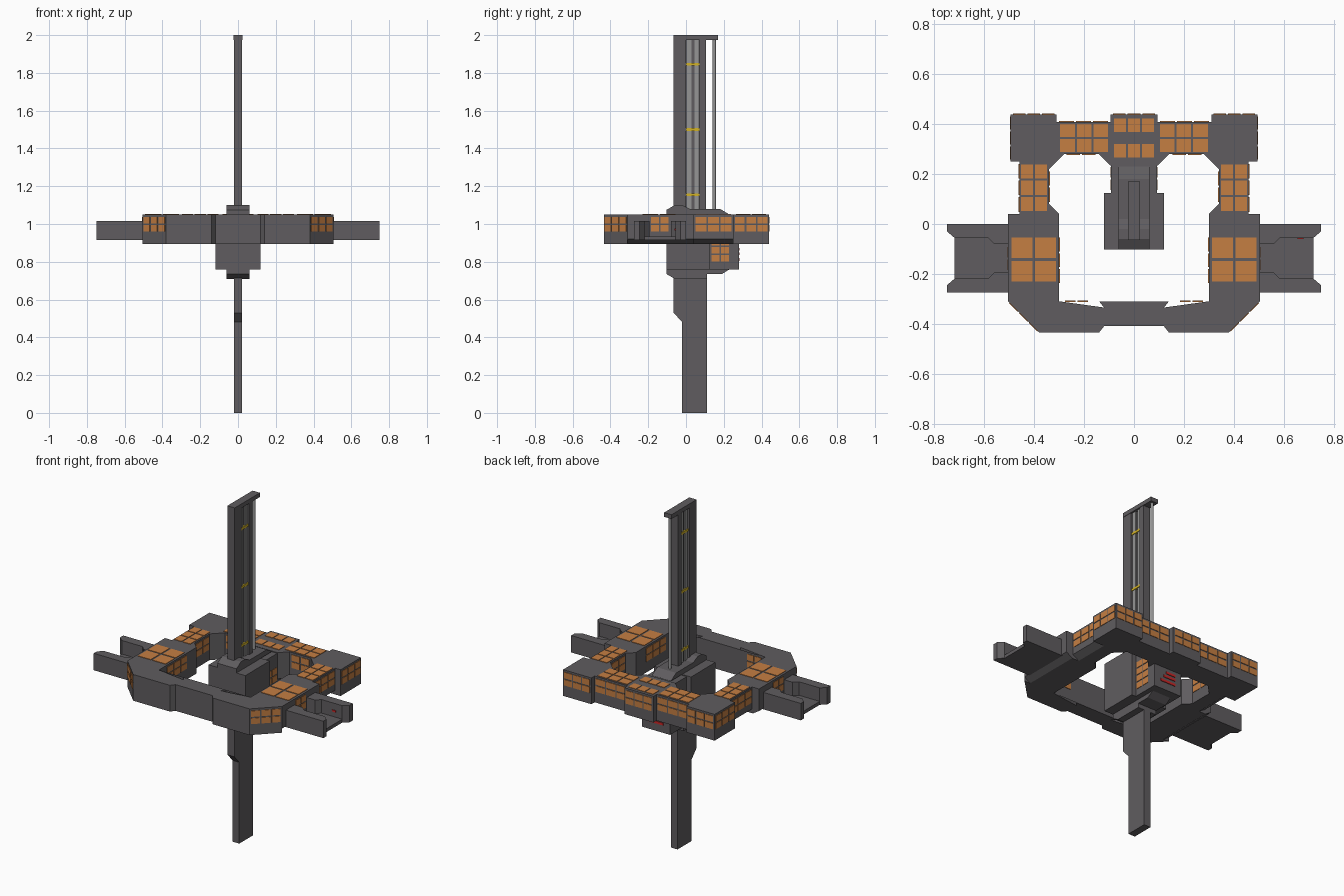
import bpy, bmesh
from mathutils import Vector as V

cube = bpy.data.objects.get("Cube")
if cube:
    bpy.data.objects.remove(cube)


def material(name, rgb):
    m = bpy.data.materials.new(name)
    m.use_nodes = True
    m.diffuse_color = (*rgb, 1)
    m.node_tree.nodes["Principled BSDF"].inputs["Base Color"].default_value = (*rgb, 1)
    return m


HULL = material("hull grey", (0.115, 0.108, 0.115))
GLASS = material("window orange", (0.56, 0.21, 0.055))
RAIL = material("rail grey", (0.3, 0.3, 0.3))
YELLOW = material("clamp yellow", (0.65, 0.45, 0.02))
RED = material("marking red", (0.6, 0.02, 0.02))


def solid(name, mat, polys, vec, mirror=False):
    """Extrude each outline along vec into one object."""
    bm = bmesh.new()
    for poly in polys:
        face = bm.faces.new([bm.verts.new(p) for p in poly])
        out = bmesh.ops.extrude_face_region(bm, geom=[face], use_keep_orig=True)
        moved = [v for v in out["geom"] if isinstance(v, bmesh.types.BMVert)]
        bmesh.ops.translate(bm, verts=moved, vec=vec)
    bmesh.ops.recalc_face_normals(bm, faces=bm.faces)
    me = bpy.data.meshes.new(name)
    bm.to_mesh(me)
    bm.free()
    me.materials.append(mat)
    ob = bpy.data.objects.new(name, me)
    bpy.context.collection.objects.link(ob)
    if mirror:
        mod = ob.modifiers.new("Mirror", 'MIRROR')
        mod.use_mirror_merge = False
    return ob


def deck(name, outline, z0=0.895, z1=1.05, mirror=False, mat=HULL):
    """Plan outline (x, y) raised between two heights."""
    return solid(name, mat, [[(x, y, z0) for x, y in outline]], (0, 0, z1 - z0), mirror)


def box(name, x0, x1, y0, y1, z0, z1, mat=HULL, mirror=False):
    return deck(name, [(x0, y0), (x1, y0), (x1, y1), (x0, y1)], z0, z1, mirror, mat)


def slab(name, half, outline):
    """Side outline (y, z) extruded across x."""
    return solid(name, HULL, [[(-half, y, z) for y, z in outline]], (2 * half, 0, 0))


def sym(pts):
    return pts + [(-x, y) for x, y in reversed(pts)]


def windows(name, corner, u, v, nu, nv, mat=GLASS, gap=0.008):
    """Grid of thin panes spanning u by v; they face along u x v."""
    c, u, v = V(corner), V(u), V(v)
    n = u.cross(v).normalized()
    du, dv = u.normalized() * gap / 2, v.normalized() * gap / 2
    panes = []
    for i in range(nu):
        for j in range(nv):
            a = c + u * i / nu + v * j / nv + du + dv - n * 0.002
            p, q = u / nu - du * 2, v / nv - dv * 2
            panes.append([a, a + p, a + p + q, a + q])
    return solid(name, mat, panes, n * 0.005, True)


# Ring: front frame, side blocks and links, rear corners, rear hub
deck("front_frame", sym([(0.3, -0.31), (0.505, -0.31), (0.38, -0.435), (0.14, -0.435),
                         (0.12, -0.41)]) + sym([(-0.12, -0.335), (-0.14, -0.31), (-0.3, -0.31)]))


def side_run(name, x0, x1, y0, y1):
    prof = [(x0, 0.895), (x1 - 0.04, 0.895), (x1, 0.92), (x1, 1.05), (x0, 1.05)]
    solid(name, HULL, [[(x, y0, z) for x, z in prof]], (0, y1 - y0, 0), True)


side_run("side_block", 0.3, 0.505, -0.31, 0.04)
side_run("side_link", 0.34, 0.46, 0.04, 0.25)
deck("side_gusset", [(0.3, 0.04), (0.34, 0.04), (0.34, 0.08)], mirror=True)
deck("rear_corner", [(0.31, 0.44), (0.495, 0.44), (0.495, 0.25), (0.34, 0.25), (0.34, 0.22),
                     (0.28, 0.28), (0.31, 0.28)], mirror=True)
box("rear_link", 0.095, 0.31, 0.28, 0.41, 0.895, 1.05, mirror=True)
deck("rear_hub", sym([(0.095, 0.44), (0.095, 0.28), (0.14, 0.28), (0.095, 0.235)]))

# Docking arms: floor and two flared walls
box("dock_floor", 0.5, 0.72, -0.25, -0.02, 0.915, 0.935, mirror=True)
MID = -0.1375
for name, s in (("dock_rear_wall", 1), ("dock_front_wall", -1)):
    wall = [(0.5, 0.057), (0.56, 0.057), (0.585, 0.082), (0.72, 0.082),
            (0.75, 0.108), (0.75, 0.1375), (0.5, 0.1375)]
    deck(name, [(x, MID + s * d) for x, d in wall], 0.915, 1.015, True)
box("dock_marking", 0.655, 0.68, -0.06, -0.054, 0.965, 0.975, RED)

# Central core with rear neck and upper and lower keels
box("core_block", -0.12, 0.12, -0.103, 0.125, 0.76, 1.05)
box("core_neck", -0.092, 0.092, 0.125, 0.28, 0.76, 1.045)
slab("upper_keel", 0.062, [(-0.103, 1.05), (-0.103, 1.075), (-0.06, 1.1), (-0.02, 1.1), (0.02, 1.08),
                           (0.18, 1.08), (0.23, 1.05)])
slab("lower_keel", 0.062, [(-0.103, 0.76), (-0.103, 0.735), (-0.06, 0.71), (0.11, 0.71),
                           (0.11, 0.735), (0.19, 0.735), (0.23, 0.76)])
for i, z in enumerate((0.805, 0.835, 0.86)):
    box("neck_marking_%d" % (i + 1), -0.05, 0.05 - 0.02 * i, 0.279, 0.284, z, z + 0.014, RED)

# Lower fin
slab("lower_fin", 0.022, [(-0.065, 0.72), (-0.065, 0.53), (-0.02, 0.48), (-0.02, 0),
                          (0.11, 0), (0.11, 0.72)])

# Tall mast with grooved sides, rails, clamps, cap and rear rod
box("mast_front", -0.022, 0.022, -0.065, 0.0, 1.08, 1.98)
box("mast_rear", -0.022, 0.022, 0.072, 0.105, 1.08, 1.98)
box("mast_web", -0.007, 0.007, 0.0, 0.072, 1.08, 1.98)
box("mast_cap", -0.024, 0.024, -0.065, 0.17, 1.975, 2.0)
for name, y in (("front_rail", 0.006), ("rear_rail", 0.044)):
    box(name, -0.014, 0.014, y, y + 0.022, 1.08, 1.976, RAIL)
for i, z in enumerate((1.155, 1.5, 1.845)):
    box("rail_clamp_%d" % (i + 1), -0.018, 0.018, 0.001, 0.071, z - 0.007, z + 0.007, YELLOW)
bpy.ops.mesh.primitive_cylinder_add(vertices=12, radius=0.009, depth=0.92, location=(0, 0.15, 1.53))
rod = bpy.context.object
rod.name = "rear_rod"
rod.data.materials.append(RAIL)
bpy.ops.object.shade_smooth_by_angle()

# Roof windows
T = 1.05
windows("rear_link_roof_windows", (0.1, 0.285, T), (0.2, 0, 0), (0, 0.12, 0), 3, 2)
for name, y in (("hub_roof_windows_rear", 0.365), ("hub_roof_windows_front", 0.262)):
    w = windows(name, (-0.085, y, T), (0.17, 0, 0), (0, 0.062, 0), 3, 1)
    w.modifiers.clear()
windows("side_link_roof_windows", (0.345, 0.048, T), (0.112, 0, 0), (0, 0.195, 0), 2, 3)
windows("side_block_roof_windows", (0.306, -0.237, T), (0.192, 0, 0), (0, 0.188, 0), 2, 2, gap=0.012)

# Wall windows: name, start, run along the wall, columns
UP = (0, 0, 0.086)
Z = 0.956
for name, start, run, cols in (
        ("diagonal", (0.383, -0.432), (0.119, 0.119), 3),
        ("link_outer", (0.46, 0.045), (0, 0.2), 3),
        ("corner_outer", (0.495, 0.255), (0, 0.18), 3),
        ("corner_rear", (0.49, 0.44), (-0.175, 0), 3),
        ("rear_link", (0.305, 0.41), (-0.205, 0), 3),
        ("rear_link_inner", (0.15, 0.28), (0.125, 0), 2),
        ("link_inner", (0.34, 0.215), (0, -0.13), 2),
        ("block_inner", (0.3, -0.05), (0, -0.19), 3),
        ("frame_inner", (0.28, -0.31), (-0.1, 0), 2),
        ("dock_door", (0.505, -0.188), (0, 0.1), 2)):
    windows(name + "_windows", (*start, Z), (*run, 0), UP, cols, 2)
hub = windows("hub_rear_windows", (0.088, 0.44, Z), (-0.176, 0, 0), UP, 3, 2)
hub.modifiers.clear()
windows("neck_windows", (0.092, 0.132, 0.797), (0, 0.1, 0), (0, 0, 0.172), 2, 4)
